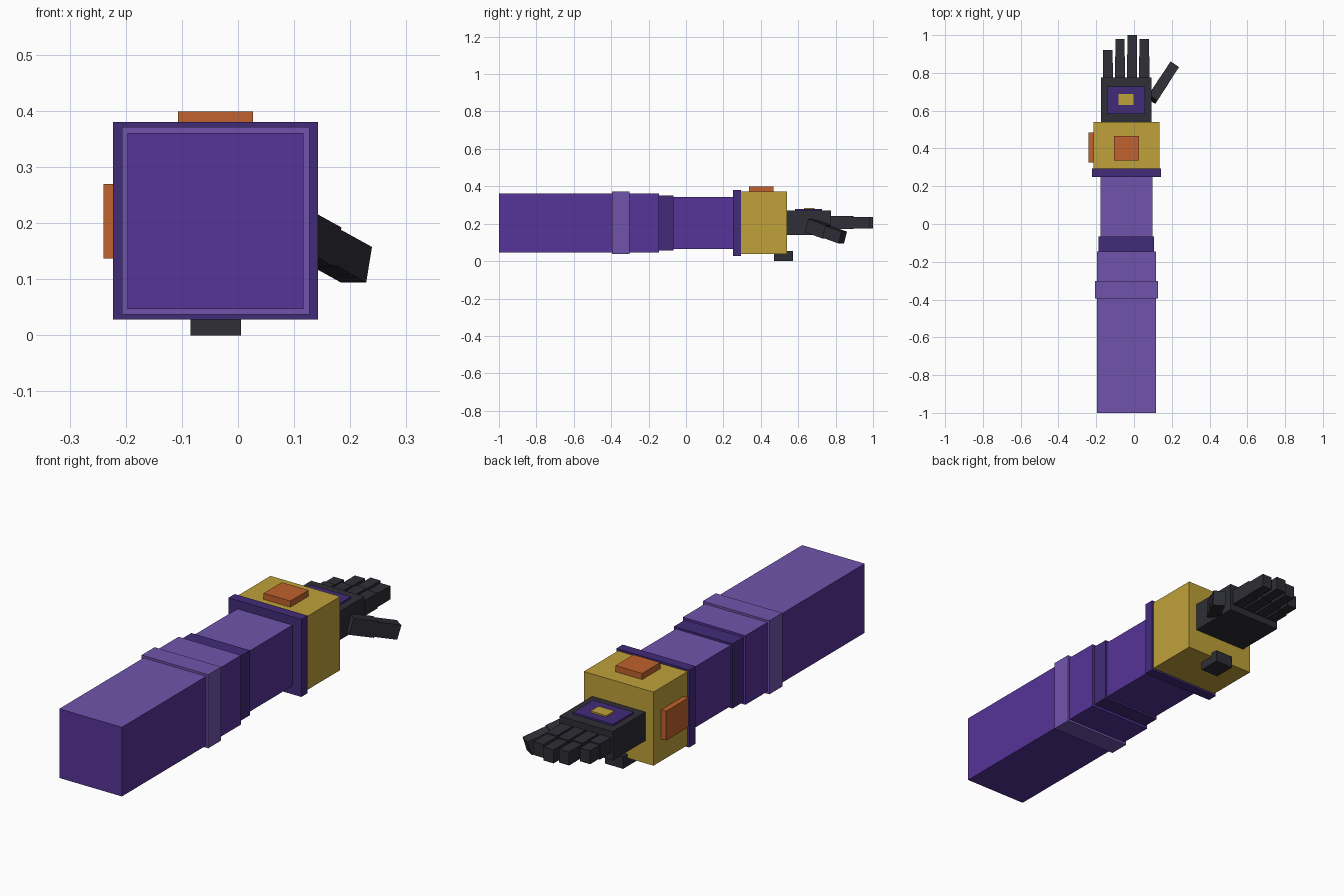
import bpy, bmesh
from mathutils import Vector, Matrix

if "Cube" in bpy.data.objects:
    bpy.data.objects.remove(bpy.data.objects["Cube"])


def material(name, r, g, b):
    m = bpy.data.materials.new(name)
    lin = [(c / 255 / 12.92) if c < 11 else ((c / 255 + 0.055) / 1.055) ** 2.4 for c in (r, g, b)]
    m.diffuse_color = (*lin, 1)
    m.use_nodes = True
    m.node_tree.nodes["Principled BSDF"].inputs["Base Color"].default_value = m.diffuse_color
    return m


PURPLE = material("purple", 86, 51, 153)
LILAC = material("light purple", 113, 84, 172)
DARK = material("dark purple", 66, 43, 121)
GOLD = material("gold", 191, 161, 58)
ORANGE = material("orange", 193, 98, 45)
BLACK = material("charcoal", 46, 46, 54)


def finish(name, bm, mat, top=None):
    me = bpy.data.meshes.new(name)
    me.materials.append(mat)
    bm.normal_update()
    if top:  # upward faces take the second colour
        me.materials.append(top)
        for f in bm.faces:
            f.material_index = 1 if f.normal.z > 0.5 else 0
    bm.to_mesh(me)
    bm.free()
    ob = bpy.data.objects.new(name, me)
    bpy.context.collection.objects.link(ob)
    return ob


def box(name, x, y, z, mat, top=None):
    size = (x[1] - x[0], y[1] - y[0], z[1] - z[0])
    mid = (sum(x) / 2, sum(y) / 2, sum(z) / 2)
    bm = bmesh.new()
    bmesh.ops.create_cube(bm, size=1, matrix=Matrix.Translation(mid) @ Matrix.Diagonal((*size, 1)))
    return finish(name, bm, mat, top)


def limb(name, a, b, width, height, mat):
    """Box running from point a to point b."""
    a, b = Vector(a), Vector(b)
    d = (b - a).normalized()
    side = d.cross(Vector((0, 0, 1))).normalized()
    up = side.cross(d)
    rot = Matrix((side, d, up)).transposed().to_4x4()
    bm = bmesh.new()
    bmesh.ops.create_cube(bm, size=1, matrix=Matrix.Translation((a + b) / 2) @ rot
                          @ Matrix.Diagonal((width, (b - a).length, height, 1)))
    return finish(name, bm, mat)


# Arm and sleeve, all square sections on one axis
CX, CZ = -0.04, 0.204
for name, half, y0, y1, mat, top in (
        ("upper_sleeve", 0.157, -1.0, -0.145, PURPLE, LILAC),
        ("sleeve_band", 0.167, -0.395, -0.302, LILAC, None),
        ("elbow_band", 0.147, -0.15, -0.067, DARK, None),
        ("forearm", 0.138, -0.07, 0.255, PURPLE, LILAC),
        ("cuff_ring", 0.183, 0.25, 0.295, DARK, None),
        ("gauntlet", 0.175, 0.295, 0.54, GOLD, None)):
    dz = half if name != "cuff_ring" else 0.176
    if name == "gauntlet":
        dz = 0.167
    box(name, (CX - half, CX + half), (y0, y1), (CZ - dz, CZ + dz), mat, top)

# Gauntlet fittings
box("top_panel", (-0.107, 0.027), (0.337, 0.467), (0.36, 0.399), ORANGE)
box("side_panel", (-0.24, -0.205), (0.325, 0.485), (0.137, 0.27), ORANGE)
box("under_nozzle", (-0.085, 0.005), (0.47, 0.572), (0.0, 0.055), BLACK)

# Hand with its back plates
box("palm", (-0.175, 0.093), (0.53, 0.775), (0.14, 0.27), BLACK)
box("hand_plate", (-0.144, 0.058), (0.582, 0.728), (0.268, 0.278), DARK)
box("hand_emblem_plate", (-0.082, -0.002), (0.63, 0.688), (0.277, 0.285), GOLD)

# Fingers, two segments each
for i, (x, tip) in enumerate(((-0.138, 0.92), (-0.074, 0.98), (-0.01, 1.0), (0.054, 0.98))):
    knuckle = 0.77 + (tip - 0.77) * 0.55
    box(f"finger_base_{i + 1}", (x - 0.027, x + 0.027), (0.765, knuckle), (0.171, 0.241), BLACK)
    box(f"finger_tip_{i + 1}", (x - 0.025, x + 0.025), (knuckle, tip), (0.175, 0.236), BLACK)

# Thumb, angled outward and down
limb("thumb_base", (0.095, 0.66, 0.19), (0.155, 0.752, 0.157), 0.056, 0.074, BLACK)
limb("thumb_tip", (0.153, 0.749, 0.158), (0.211, 0.838, 0.126), 0.054, 0.066, BLACK)
